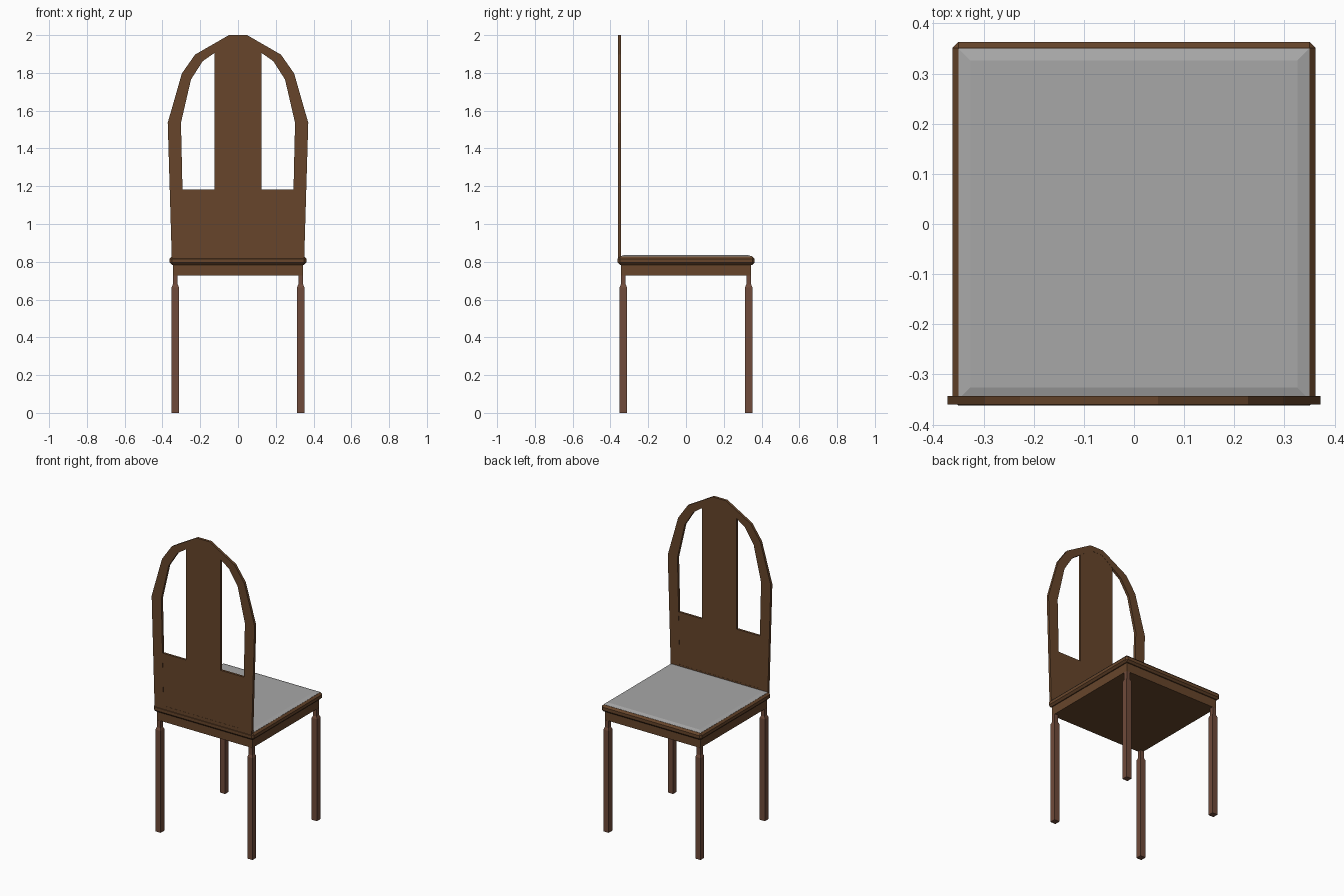
import bpy, bmesh

if "Cube" in bpy.data.objects:
    bpy.data.objects.remove(bpy.data.objects["Cube"])


def material(name, rgb):
    m = bpy.data.materials.new(name)
    m.diffuse_color = (*rgb, 1)
    m.use_nodes = True
    m.node_tree.nodes["Principled BSDF"].inputs["Base Color"].default_value = m.diffuse_color
    return m


WOOD = material("wood", (0.135, 0.06, 0.024))
LEG_WOOD = material("leg_wood", (0.16, 0.07, 0.043))
PAD_GREY = material("pad_grey", (0.39, 0.39, 0.39))


def finish(name, bm, mat):
    bmesh.ops.recalc_face_normals(bm, faces=bm.faces)
    me = bpy.data.meshes.new(name)
    bm.to_mesh(me)
    bm.free()
    ob = bpy.data.objects.new(name, me)
    bpy.context.collection.objects.link(ob)
    me.materials.append(mat)
    return ob


def stack(name, cx, cy, rings, mat):
    """Loft of square rings given as (half size, z)."""
    bm = bmesh.new()
    loops = [[bm.verts.new((cx + sx * h, cy + sy * h, z))
              for sx, sy in ((1, -1), (1, 1), (-1, 1), (-1, -1))] for h, z in rings]
    for a, b in zip(loops, loops[1:]):
        for i in range(4):
            j = (i + 1) % 4
            bm.faces.new((a[i], a[j], b[j], b[i]))
    bm.faces.new(loops[0])
    bm.faces.new(loops[-1])
    return finish(name, bm, mat)


def box(name, x0, x1, y0, y1, z0, z1, mat):
    bm = bmesh.new()
    bmesh.ops.create_cube(bm, size=1)
    for v in bm.verts:
        v.co = ((x0 + x1) / 2 + v.co.x * (x1 - x0),
                (y0 + y1) / 2 + v.co.y * (y1 - y0),
                (z0 + z1) / 2 + v.co.z * (z1 - z0))
    return finish(name, bm, mat)


# Legs: square post with a slimmer neck under the seat
for yname, sy in (("front", -1), ("rear", 1)):
    for xname, sx in (("left", -1), ("right", 1)):
        stack(f"{yname}_{xname}_leg", sx * 0.332, sy * 0.332,
              [(0.019, 0), (0.019, 0.665), (0.013, 0.68), (0.013, 0.727)], LEG_WOOD)

# Solid apron block under the seat, closed underneath
box("apron", -0.344, 0.344, -0.344, 0.344, 0.727, 0.79, WOOD)

# Seat board with bevelled rim, and the grey pad on top
board = box("seat_board", -0.362, 0.362, -0.362, 0.363, 0.784, 0.828, WOOD)
bevel = board.modifiers.new("rim_bevel", 'BEVEL')
bevel.width = 0.012
bevel.segments = 1
stack("seat_pad", 0, 0, [(0.35, 0.822), (0.35, 0.829), (0.326, 0.836)], PAD_GREY)

# Arched back frame: outer and inner outline, mirrored in x
outer = [(0.35, 0.80), (0.372, 1.536), (0.297, 1.797), (0.227, 1.897), (0.048, 2.0)]
inner = [(0.285, 0.80), (0.302, 1.536), (0.249, 1.765), (0.187, 1.862), (0.04, 1.965)]
Y0, Y1 = -0.36, -0.343
bm = bmesh.new()
sections = []
pairs = list(zip(outer, inner))
pairs += [((-o[0], o[1]), (-i[0], i[1])) for o, i in reversed(pairs)]
for o, i in pairs:
    sections.append([bm.verts.new((p[0], y, p[1]))
                     for p, y in ((o, Y0), (o, Y1), (i, Y1), (i, Y0))])
for a, b in zip(sections, sections[1:]):
    for k in range(4):
        j = (k + 1) % 4
        bm.faces.new((a[k], a[j], b[j], b[k]))
bm.faces.new(sections[0])
bm.faces.new(sections[-1])
finish("back_frame", bm, WOOD)

# Bottom rail, lower back panel and central splat
box("back_rail", -0.286, 0.286, Y0, Y1, 0.80, 0.84, WOOD)
box("back_panel", -0.294, 0.294, Y0 + 0.001, Y1 - 0.001, 0.82, 1.182, WOOD)
bm = bmesh.new()
half = [(0.124, 1.17), (0.124, 1.915), (0.04, 1.97)]
outline = half + [(-x, z) for x, z in reversed(half)]
face = bm.faces.new([bm.verts.new((x, Y0 + 0.001, z)) for x, z in outline])
ext = bmesh.ops.extrude_face_region(bm, geom=[face])
for v in ext["geom"]:
    if isinstance(v, bmesh.types.BMVert):
        v.co.y = Y1 - 0.001
finish("back_splat", bm, WOOD)
